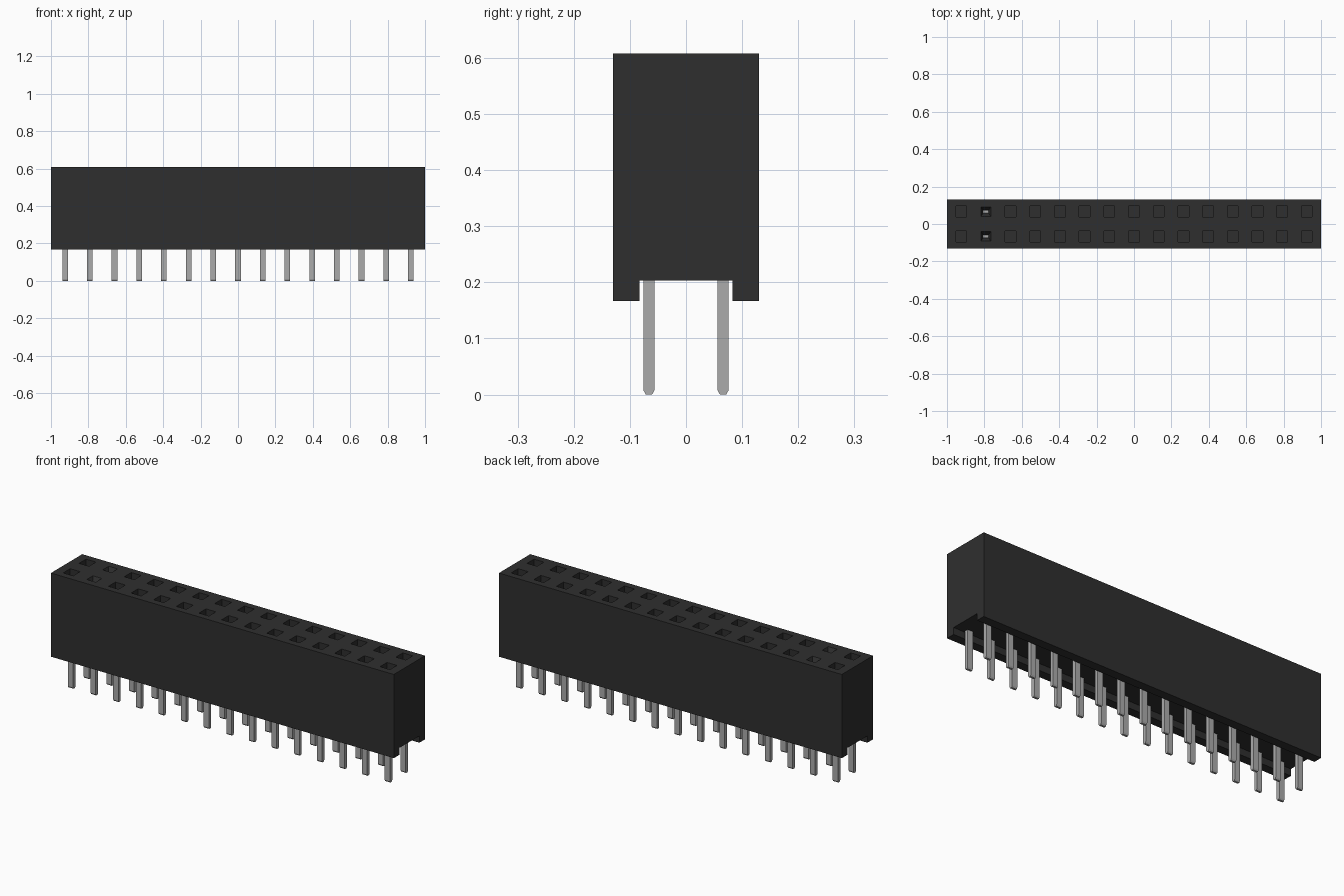
import bpy
import bmesh
from mathutils import Matrix, Vector

if "Cube" in bpy.data.objects:
    bpy.data.objects.remove(bpy.data.objects["Cube"], do_unlink=True)

COLUMNS = 15
PITCH = 0.132
ROW_Y = 0.066
TOP = 0.608
OPEN_COLUMN = 1          # column whose sockets show the contact
XS = [(i - (COLUMNS - 1) / 2) * PITCH for i in range(COLUMNS)]


def material(name, value):
    mat = bpy.data.materials.new(name)
    mat.use_nodes = True
    colour = (value, value, value, 1)
    mat.diffuse_color = colour
    mat.node_tree.nodes["Principled BSDF"].inputs["Base Color"].default_value = colour
    return mat


def make_object(name, bm, mat):
    bmesh.ops.recalc_face_normals(bm, faces=bm.faces)
    mesh = bpy.data.meshes.new(name)
    bm.to_mesh(mesh)
    bm.free()
    mesh.materials.append(mat)
    obj = bpy.data.objects.new(name, mesh)
    bpy.context.collection.objects.link(obj)
    return obj


def add_block(bm, x, y, z_low, z_high, low_size, high_size):
    """Box whose lower and upper ends may differ in size."""
    verts = bmesh.ops.create_cube(bm, size=1)["verts"]
    for v in verts:
        high = v.co.z > 0
        sx, sy = high_size if high else low_size
        v.co = Vector((x + v.co.x * sx, y + v.co.y * sy, z_high if high else z_low))


black = material("black plastic", 0.028)
metal = material("grey metal", 0.41)

# Housing: profile with a full-length channel underneath, extruded along x
bm = bmesh.new()
half = [(0.13, TOP), (0.13, 0.167), (0.083, 0.167), (0.083, 0.203)]
profile = half + [(-y, z) for y, z in reversed(half)]
face = bm.faces.new([bm.verts.new((-1, y, z)) for y, z in profile])
ext = bmesh.ops.extrude_face_region(bm, geom=[face])["geom"]
bmesh.ops.translate(bm, vec=(2, 0, 0),
                    verts=[g for g in ext if isinstance(g, bmesh.types.BMVert)])
housing = make_object("housing", bm, black)

# Square sockets cut from the top, with funnels in the open column
bm = bmesh.new()
for i, x in enumerate(XS):
    for y in (-ROW_Y, ROW_Y):
        if i == OPEN_COLUMN:
            add_block(bm, x, y, TOP - 0.03, TOP + 0.005, (0.03, 0.016), (0.056, 0.056))
        else:
            add_block(bm, x, y, TOP - 0.3, TOP + 0.05, (0.058, 0.058), (0.058, 0.058))
cutter = make_object("socket_cutter", bm, black)
cutter.hide_render = True
cut = housing.modifiers.new("sockets", "BOOLEAN")
cut.operation = "DIFFERENCE"
cut.solver = "EXACT"
cut.object = cutter
bpy.context.view_layer.objects.active = housing
bpy.ops.object.modifier_apply(modifier=cut.name)
bpy.data.objects.remove(cutter, do_unlink=True)

# Flat pins with chamfered tips
for row, y in (("front", -ROW_Y), ("back", ROW_Y)):
    bm = bmesh.new()
    for i, x in enumerate(XS):
        add_block(bm, x, y, 0, 0.008, (0.03, 0.011), (0.03, 0.02))
        add_block(bm, x, y, 0.008, 0.24, (0.03, 0.02), (0.03, 0.02))
        if i == OPEN_COLUMN:
            add_block(bm, x, y, 0.24, TOP - 0.028, (0.028, 0.014), (0.028, 0.014))
    bmesh.ops.remove_doubles(bm, verts=bm.verts, dist=0.0001)
    # Drop the internal faces between tip and shaft
    inner = [f for f in bm.faces
             if all(abs(v.co.z - 0.008) < 0.0005 for v in f.verts)]
    bmesh.ops.delete(bm, geom=inner, context="FACES_ONLY")
    make_object(row + "_pins", bm, metal)
